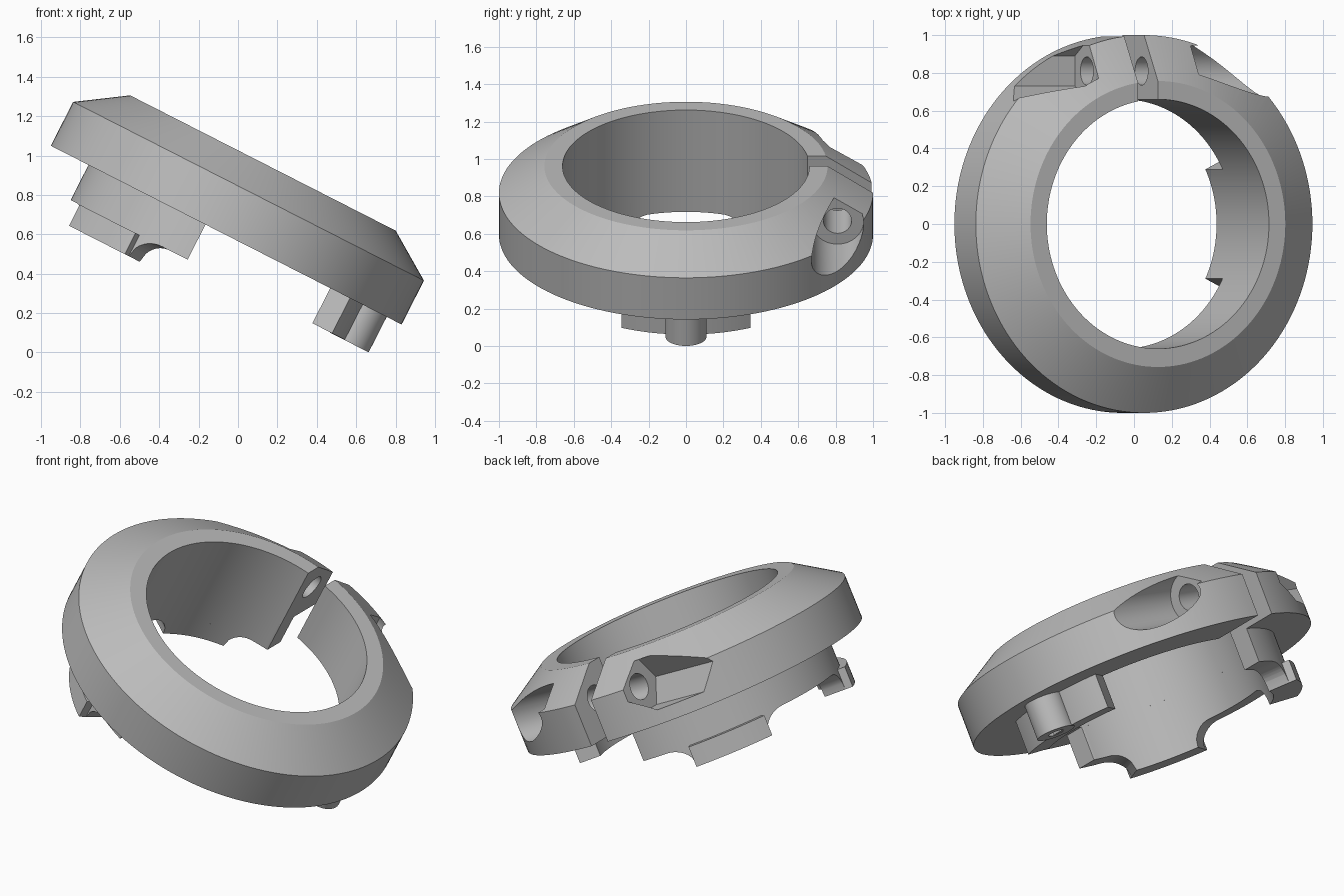
import bpy, bmesh, math
from mathutils import Matrix

if "Cube" in bpy.data.objects:
    bpy.data.objects.remove(bpy.data.objects["Cube"], do_unlink=True)

TILT = Matrix.Translation((-0.06, 0, 0.596)) @ Matrix.Rotation(math.radians(27), 4, 'Y')
BORE, COLLAR, TAB = 0.66, 0.785, 0.83       # radii
SLIT = -0.118                               # far side of the clamp slit
BOLT_Y, BOLT_Z = 0.81, 0.22                 # clamp bolt axis, along x

grey = bpy.data.materials.new("plain grey")
grey.use_nodes = True
grey.diffuse_color = (0.5, 0.5, 0.5, 1)
grey.node_tree.nodes["Principled BSDF"].inputs["Base Color"].default_value = (0.5, 0.5, 0.5, 1)


def make(name, bm):
    bmesh.ops.recalc_face_normals(bm, faces=bm.faces)
    mesh = bpy.data.meshes.new(name)
    bm.to_mesh(mesh)
    bm.free()
    obj = bpy.data.objects.new(name, mesh)
    bpy.context.collection.objects.link(obj)
    mesh.materials.append(grey)
    return obj


def loft(name, loops, closed=False):
    """Join equal point loops into a solid, ring-shaped when closed."""
    bm = bmesh.new()
    rows = [[bm.verts.new(p) for p in loop] for loop in loops]
    n = len(rows[0])
    pairs = list(zip(rows, rows[1:] + rows[:1]))
    for a, b in pairs if closed else pairs[:-1]:
        for i in range(n):
            bm.faces.new((a[i], a[(i + 1) % n], b[(i + 1) % n], b[i]))
    if not closed:
        bm.faces.new(rows[0])
        bm.faces.new(rows[-1])
    return make(name, bm)


def turn(profile, degrees):
    a = math.radians(degrees)
    return [(r * math.cos(a), r * math.sin(a), z) for r, z in profile]


def span(start, end, steps):
    return [start + (end - start) * i / steps for i in range(steps + 1)]


def sector(name, r0, r1, z0, z1, start, end):
    box = [(r0, z0), (r1, z0), (r1, z1), (r0, z1)]
    return loft(name, [turn(box, a) for a in span(start, end, 24)])


def rod(name, radius, x0, x1, sides):
    """Prism along x on the bolt axis, with a corner pointing along y."""
    def loop(x):
        return [(x, BOLT_Y + radius * math.cos(t), BOLT_Z + radius * math.sin(t))
                for t in (math.tau * i / sides for i in range(sides))]
    return loft(name, [loop(x0), loop(x1)])


def cut(obj, cutter):
    cutter.hide_render = True
    mod = obj.modifiers.new("cut", 'BOOLEAN')
    mod.operation, mod.solver, mod.object = 'DIFFERENCE', 'EXACT', cutter
    bpy.context.view_layer.objects.active = obj
    bpy.ops.object.modifier_apply(modifier=mod.name)
    bpy.data.objects.remove(cutter, do_unlink=True)


# Clamp ring with a bevelled top
profile = [(BORE, 0), (1, 0), (1, 0.25), (0.757, 0.411), (BORE, 0.411)]
ring = loft("clamp_ring", [turn(profile, a) for a in span(0, 360, 144)[:-1]], closed=True)

# Slit, bolt hole, round head pocket and hexagonal nut pocket
bm = bmesh.new()
bmesh.ops.create_cube(bm, size=1, matrix=Matrix.Translation((SLIT / 2, 0.9, 0.2))
                      @ Matrix.Diagonal((-SLIT, 0.9, 1.2, 1)))
cut(ring, make("slit_cutter", bm))
cut(ring, rod("head_cutter", 0.14, 0.27, 1.3, 48))
cut(ring, rod("nut_cutter", 0.16, -1.3, -0.325, 6))
cut(ring, rod("hole_cutter", 0.075, -0.5, 0.5, 32))

# Half collar under the ring; its lower rim flares into the tabs with fillets
TAB_START, TAB_END, FILLET = 120, 152, 10.4


def rim(degrees):
    a = 180 - abs(degrees - 180)
    gap = max(TAB_START - a, a - TAB_END, 0) / FILLET
    return -0.2 if gap >= 1 else -0.2 - 0.12 * (1 - math.sqrt(1 - (1 - gap) ** 2))


collar_end = math.degrees(math.acos(SLIT / COLLAR))
marks = set(span(collar_end, 360 - collar_end, 160))
for edge in (TAB_START, TAB_END):
    for side in (edge, 360 - edge):
        marks.update(side + FILLET * k / 10 for k in range(-10, 11))
loops = []
for a in sorted(marks):
    low = rim(a)
    section = turn([(BORE, low), (COLLAR, low), (COLLAR, 0), (BORE, 0)], a)
    loops.append([(min(x, SLIT), y, z) for x, y, z in section])
collar = loft("half_collar", loops)

# Two retaining tabs on the collar
parts = [ring, collar]
for name, start, end in (("back_tab", TAB_START, TAB_END),
                         ("front_tab", 360 - TAB_END, 360 - TAB_START)):
    parts.append(sector(name, BORE, TAB, -0.32, -0.2, start, end))

# Short key opposite the collar, with a drilled pin on its outer side
parts.append(sector("key_block", BORE, COLLAR, -0.2, 0, -26, 26))


def upright(name, radius, z0, z1):
    b = bmesh.new()
    bmesh.ops.create_cone(b, cap_ends=True, segments=48, radius1=radius, radius2=radius,
                          depth=z1 - z0, matrix=Matrix.Translation((0.805, 0, (z0 + z1) / 2)))
    return make(name, b)


pin = upright("key_pin", 0.11, -0.202, 0)
cut(pin, upright("pin_hole_cutter", 0.045, -0.3, -0.08))
parts.append(pin)

# Tilt everything and smooth the round faces
bpy.ops.object.select_all(action='DESELECT')
for obj in parts:
    obj.data.transform(TILT)
    obj.select_set(True)
bpy.context.view_layer.objects.active = ring
bpy.ops.object.shade_smooth_by_angle(angle=math.radians(25))
